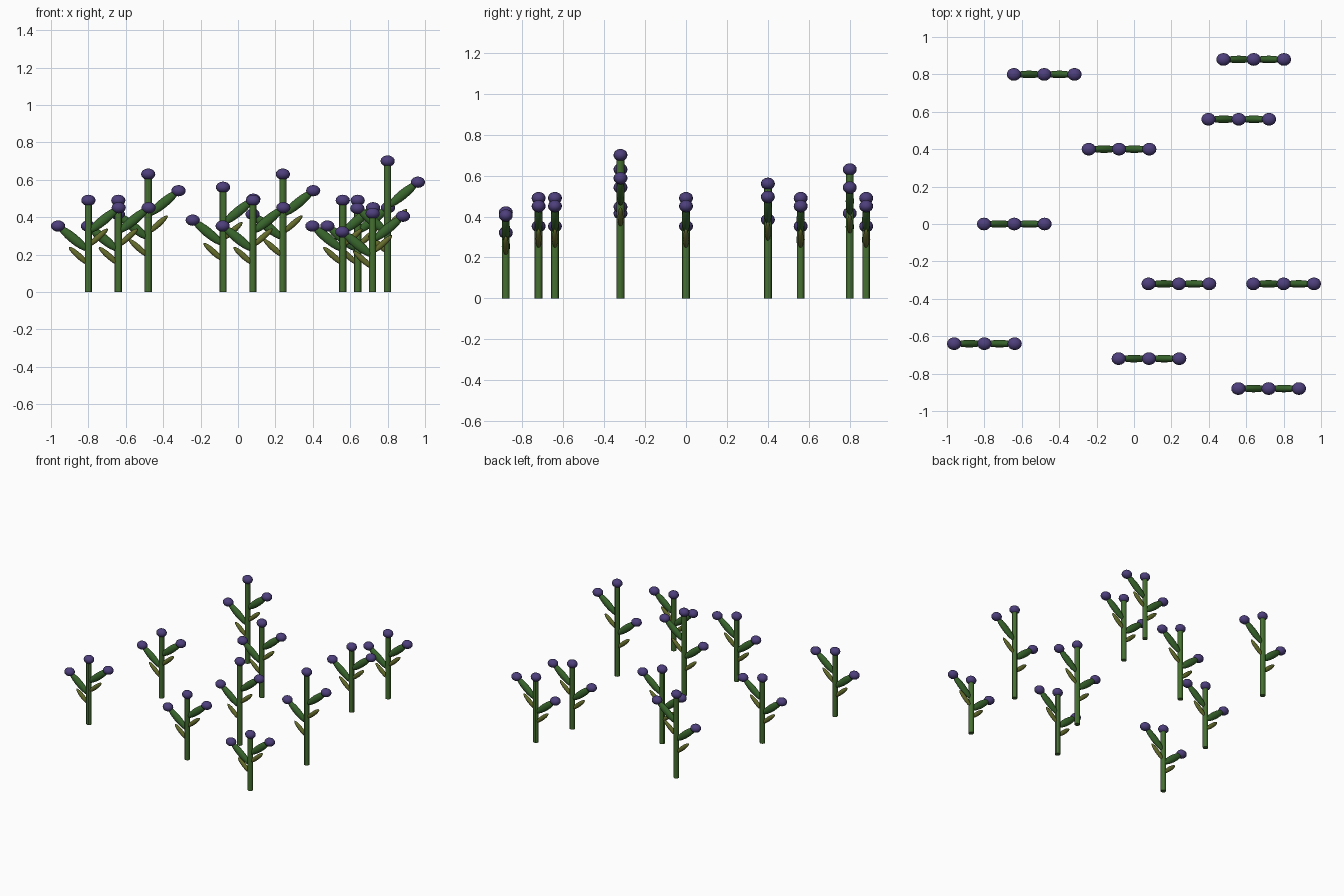
import bpy
from mathutils import Vector, Matrix

if "Cube" in bpy.data.objects:
    bpy.data.objects.remove(bpy.data.objects["Cube"])


def material(name, rgb):
    m = bpy.data.materials.new(name)
    m.diffuse_color = (*rgb, 1)
    m.use_nodes = True
    m.node_tree.nodes["Principled BSDF"].inputs["Base Color"].default_value = m.diffuse_color
    return m


STEM = material("stem green", (0.06, 0.16, 0.03))
LEAF = material("leaf green", (0.04, 0.13, 0.025))
OLIVE = material("olive", (0.13, 0.15, 0.025))
PURPLE = material("purple", (0.075, 0.05, 0.2))


def finish(name, mat):
    ob = bpy.context.object
    ob.name = name
    ob.data.materials.append(mat)
    bpy.ops.object.shade_smooth_by_angle()
    return ob


def ball(name, centre, radii, mat, turn=Matrix.Identity(4)):
    bpy.ops.mesh.primitive_uv_sphere_add(segments=16, ring_count=10, radius=1)
    ob = finish(name, mat)
    ob.data.transform(turn @ Matrix.Diagonal((*radii, 1)))
    ob.location = centre


def spindle(name, start, end, width, depth, mat):
    # stretched ellipsoid lying in the xz plane between two points
    a, b = Vector(start), Vector(end)
    d = b - a
    turn = Vector((1, 0, 0)).rotation_difference(d.normalized()).to_matrix().to_4x4()
    ball(name, (a + b) / 2, (d.length / 2, depth, width), mat, turn)


def plant(x, y, h):
    # upright stem with a bud on top
    bpy.ops.mesh.primitive_cylinder_add(vertices=12, radius=0.019, depth=h,
                                        location=(x, y, h / 2))
    finish("stem", STEM)
    bud = (0.038, 0.034, 0.03)
    ball("top_bud", (x, y, h), bud, PURPLE)
    # lower branch to the left, higher branch to the right
    for side, up, low in ((-1, 0.45, 0.3), (1, 0.65, 0.5)):
        tip = (x + side * 0.162, y, up * h + 0.132)
        spindle("branch", (x, y, up * h), tip, 0.026, 0.02, LEAF)
        ball("side_bud", tip, bud, PURPLE)
        spindle("small_leaf", (x, y, low * h),
                (x + side * 0.104, y, low * h + 0.093), 0.016, 0.014, OLIVE)


for x, y, h in ((-0.48, 0.80, 0.63), (0.64, 0.88, 0.49), (0.56, 0.56, 0.49),
                (-0.08, 0.40, 0.56), (-0.64, 0.0, 0.49), (0.24, -0.32, 0.63),
                (0.80, -0.32, 0.70), (-0.80, -0.64, 0.49), (0.08, -0.72, 0.49),
                (0.72, -0.88, 0.42)):
    plant(x, y, h)
